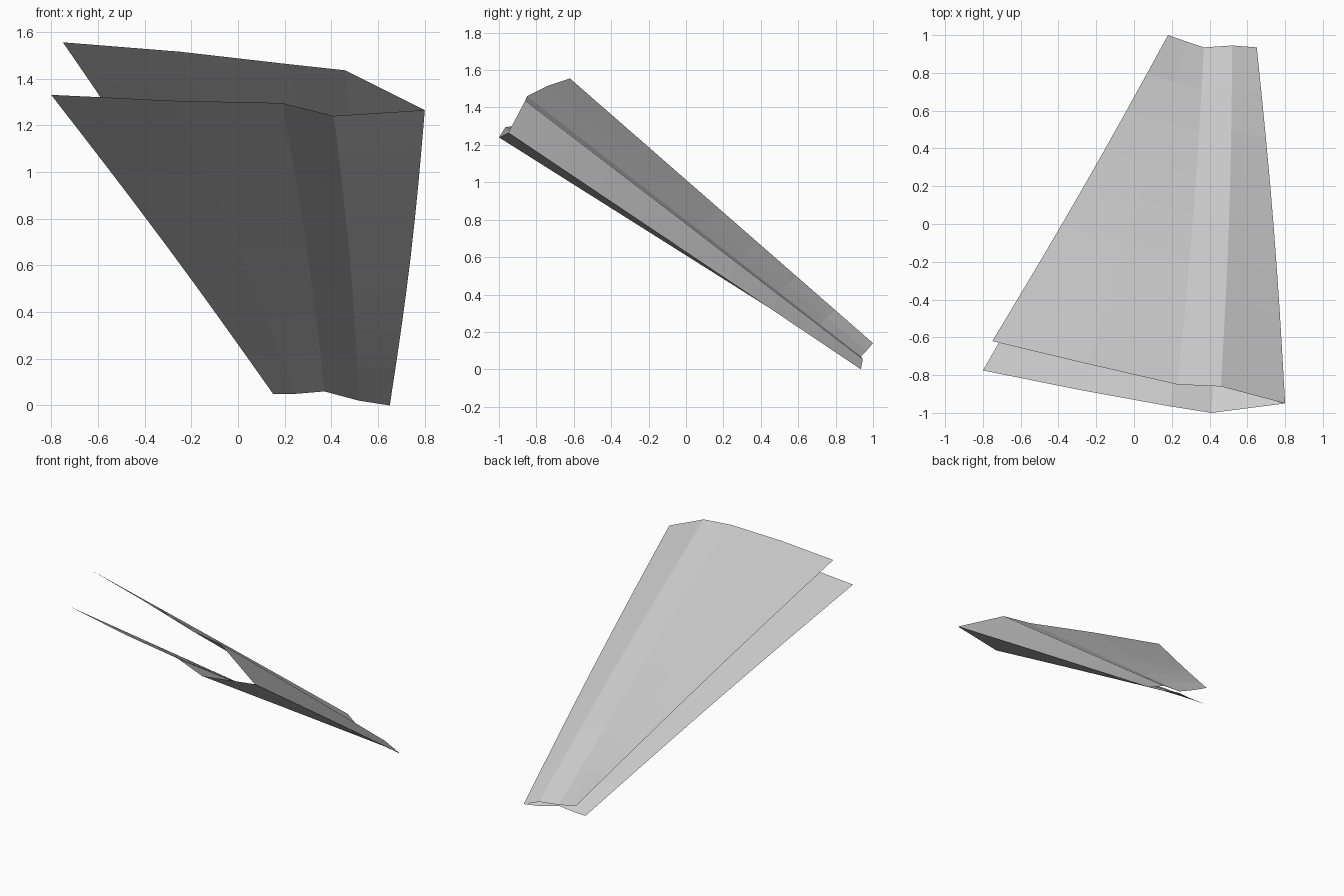
import bpy
import bmesh
import math
from mathutils import Vector

cube = bpy.data.objects.get("Cube")
if cube:
    bpy.data.objects.remove(cube, do_unlink=True)

grey = bpy.data.materials.new("plain grey")
grey.use_nodes = True
colour = (0.6, 0.6, 0.6, 1)
grey.diffuse_color = colour
grey.node_tree.nodes["Principled BSDF"].inputs["Base Color"].default_value = colour

SPANS = 8
BOW = 0.014   # slight sideways curve at mid length


def loft_sheet(name, front, back, up):
    """Thin open sheet lofted between a front and a back cross-section."""
    bm = bmesh.new()
    rows = []
    for i in range(SPANS + 1):
        t = i / SPANS
        bow = Vector((BOW * math.sin(math.pi * t), 0, 0))
        rows.append([bm.verts.new(Vector(f).lerp(Vector(b), t) + bow)
                     for f, b in zip(front, back)])
    for r0, r1 in zip(rows, rows[1:]):
        for j in range(len(front) - 1):
            bm.faces.new((r0[j], r0[j + 1], r1[j + 1], r1[j]))
    # Turn the sheet so that it faces outwards
    bm.normal_update()
    if sum(f.normal.z for f in bm.faces) * up < 0:
        bmesh.ops.reverse_faces(bm, faces=bm.faces[:])
    mesh = bpy.data.meshes.new(name)
    bm.to_mesh(mesh)
    bm.free()
    mesh.materials.append(grey)
    obj = bpy.data.objects.new(name, mesh)
    bpy.context.collection.objects.link(obj)


# Both sheets share the leading edge
edge_front = (0.8, -0.95, 1.265)
edge_back = (0.65, 0.935, 0.0)

# Upper sheet
loft_sheet(
    "upper_sheet",
    [edge_front, (0.46, -0.86, 1.435), (0.23, -0.85, 1.46),
     (-0.25, -0.74, 1.515), (-0.75, -0.62, 1.555)],
    [edge_back, (0.52, 0.945, 0.055), (0.37, 0.935, 0.07),
     (0.28, 0.965, 0.1), (0.18, 1.0, 0.14)],
    1)

# Lower sheet
loft_sheet(
    "lower_sheet",
    [edge_front, (0.41, -1.0, 1.24), (0.19, -0.965, 1.295),
     (-0.28, -0.88, 1.305), (-0.8, -0.775, 1.33)],
    [edge_back, (0.52, 0.935, 0.02), (0.37, 0.93, 0.06),
     (0.25, 0.935, 0.05), (0.15, 0.94, 0.05)],
    -1)
